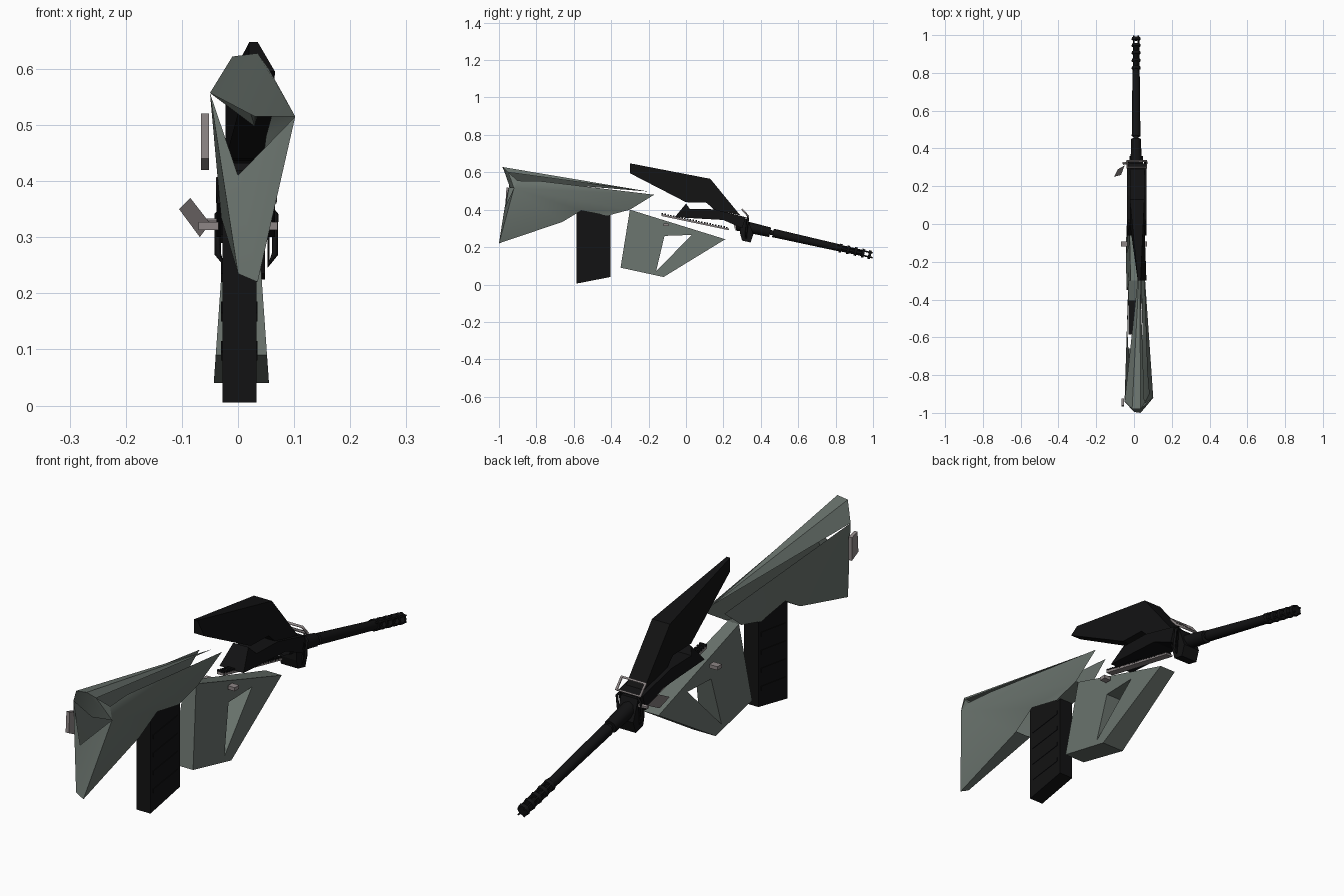
import bpy, bmesh, math
from mathutils import Vector

if "Cube" in bpy.data.objects:
    bpy.data.objects.remove(bpy.data.objects["Cube"])


def material(name, r, g, b):
    m = bpy.data.materials.new(name)
    m.diffuse_color = (r, g, b, 1)
    m.use_nodes = True
    m.node_tree.nodes["Principled BSDF"].inputs["Base Color"].default_value = m.diffuse_color
    return m


GREEN = material("grey_green", 0.142, 0.17, 0.152)
BLACK = material("near_black", 0.006, 0.006, 0.0065)
METAL = material("worn_metal", 0.27, 0.24, 0.24)


def build(name, verts, faces, mat, smooth=0):
    me = bpy.data.meshes.new(name)
    me.from_pydata(verts, [], faces)
    bm = bmesh.new()
    bm.from_mesh(me)
    bmesh.ops.recalc_face_normals(bm, faces=bm.faces)
    bm.to_mesh(me)
    bm.free()
    me.materials.append(mat)
    ob = bpy.data.objects.new(name, me)
    bpy.context.collection.objects.link(ob)
    if smooth:
        bpy.ops.object.select_all(action='DESELECT')
        ob.select_set(True)
        bpy.context.view_layer.objects.active = ob
        bpy.ops.object.shade_smooth_by_angle(angle=math.radians(smooth))
    return ob


def slab(name, outline, xl, xr, mat):
    """Side outline (y, z) spanned between two x functions of (y, z)."""
    n = len(outline)
    verts = [(xl(y, z), y, z) for y, z in outline] + [(xr(y, z), y, z) for y, z in outline]
    faces = [tuple(range(n)), tuple(range(2 * n - 1, n - 1, -1))]
    faces += [(i, (i + 1) % n, n + (i + 1) % n, n + i) for i in range(n)]
    return build(name, verts, faces, mat)


def box(name, x0, x1, y0, y1, z0, z1, mat):
    return slab(name, [(y0, z0), (y1, z0), (y1, z1), (y0, z1)],
                lambda y, z: x0, lambda y, z: x1, mat)


def tube(name, a, b, r1, r2, mat, sides=8):
    a, b = Vector(a), Vector(b)
    bpy.ops.mesh.primitive_cone_add(vertices=sides, radius1=r1, radius2=r2, depth=(b - a).length,
                                    location=(a + b) / 2,
                                    rotation=(b - a).to_track_quat('Z', 'Y').to_euler())
    ob = bpy.context.object
    ob.name = name
    ob.data.materials.append(mat)
    bpy.ops.object.shade_smooth_by_angle(angle=math.radians(50))
    return ob


def loop(name, pts, r, mat):
    cu = bpy.data.curves.new(name, 'CURVE')
    cu.dimensions = '3D'
    cu.bevel_depth = r
    cu.bevel_resolution = 0
    sp = cu.splines.new('POLY')
    sp.points.add(len(pts) - 1)
    for p, c in zip(sp.points, pts):
        p.co = (*c, 1)
    sp.use_cyclic_u = True
    cu.materials.append(mat)
    ob = bpy.data.objects.new(name, cu)
    bpy.context.collection.objects.link(ob)


# stock: folded shell panels, open at the nose, the butt notch and along the spine
P = {
    'T1': (-0.01, -0.98, 0.622), 'T2': (0.035, -0.98, 0.628),
    'L': (-0.05, -0.94, 0.557), 'R': (0.102, -0.92, 0.515),
    'U': (0.08, -0.90, 0.555), 'C': (0.03, -0.94, 0.515),
    'U2': (0.07, -0.78, 0.553),
    'B1': (0.0, -0.995, 0.235), 'B2': (0.035, -1.0, 0.22), 'V': (0.0, -0.97, 0.41),
    'SR': (0.055, -0.95, 0.60), 'S': (0.03, -0.20, 0.497),
    'N': (0.05, -0.17, 0.48), 'F': (0.04, -0.30, 0.40), 'G': (0.04, -0.42, 0.368),
    'M2': (0.045, -0.56, 0.395), 'M': (0.04, -0.66, 0.335),
    'NL': (-0.025, -0.20, 0.48), 'FL': (-0.03, -0.30, 0.40), 'GL': (-0.03, -0.42, 0.368),
    'ML2': (-0.035, -0.56, 0.395), 'ML': (-0.03, -0.66, 0.335),
}


def panels(name, text):
    names = [f.split() for f in text.split(',')]
    used = sorted({n for f in names for n in f})
    build(name, [P[n] for n in used], [tuple(used.index(n) for n in f) for f in names], GREEN, 40)


panels("stock_right_panel", "U R U2,U2 R N,R F N,R M2 F,M2 G F,R M M2,R B2 M")
panels("stock_left_panel", "L NL FL,L FL ML2,ML2 FL GL,L ML2 ML,L ML B1")
panels("stock_underside", "B1 ML M B2,FL F G GL")
panels("stock_butt", "L V B1,V R B2 B1")
panels("stock_cap", "L T1 T2 C,T2 SR R C,SR U R")
panels("stock_spine", "T1 T2 S,T2 SR S,T1 S L")

# front grip: triangular frame, wider at the bottom
ring = [(-0.30, 0.40), (-0.35, 0.09), (-0.12, 0.04), (0.21, 0.242),
        (-0.115, 0.26), (-0.16, 0.07), (0.03, 0.265)]
spread = [0.024 + 0.028 * (1 - z / 0.4) for y, z in ring]
gv = [(0.006 + s * w, y, z) for s in (-1, 1) for (y, z), w in zip(ring, spread)]
side = [(0, 1, 5, 4), (1, 2, 5), (2, 3, 6, 5), (3, 0, 4, 6)]
gf = side + [tuple(i + 7 for i in reversed(f)) for f in side]
for path in ((0, 1, 2, 3), (4, 5, 6)):
    for i, a in enumerate(path):
        b = path[(i + 1) % len(path)]
        gf.append((a, b, b + 7, a + 7))
build("front_grip", gv, gf, GREEN, 40)

# magazine with shallow side ribs
slab("magazine", [(-0.585, 0.42), (-0.585, 0.005), (-0.405, 0.04), (-0.405, 0.385)],
     lambda y, z: -0.028, lambda y, z: 0.033, BLACK)
for z in (0.08, 0.15, 0.22, 0.29):
    slab("magazine_rib", [(-0.57, z), (-0.42, z + 0.02), (-0.42, z + 0.035), (-0.57, z + 0.015)],
         lambda y, z: -0.03, lambda y, z: 0.035, BLACK)

# carry handle with sight, and receiver below it
slab("carry_handle", [(-0.30, 0.648), (0.13, 0.565), (0.29, 0.37), (0.15, 0.40),
                      (0.11, 0.437), (0.0, 0.44), (-0.30, 0.595)],
     lambda y, z: 0.02 if z > 0.58 else -0.022,
     lambda y, z: 0.035 if z > 0.64 else 0.066 if z > 0.58 else 0.055, BLACK)
slab("receiver", [(0.0, 0.432), (-0.06, 0.36), (0.20, 0.345), (0.30, 0.30),
                  (0.32, 0.36), (0.15, 0.402), (0.02, 0.405)],
     lambda y, z: -0.02 if z > 0.42 else -0.038,
     lambda y, z: 0.045 if z > 0.42 else 0.066, BLACK)

# toothed slide under the receiver
slab("slide_rail", [(-0.13, 0.366), (0.23, 0.29), (0.23, 0.298), (-0.13, 0.376)],
     lambda y, z: 0.0, lambda y, z: 0.03, METAL)
for i in range(24):
    y = -0.13 + i * 0.015
    z = 0.374 - i * 0.0032
    box("slide_tooth", 0.0, 0.03, y, y + 0.008, z - 0.004, z + 0.008, BLACK)


# barrel along a falling axis
def axis(y, dx=0.0, dz=0.0):
    return (0.011 + dx, y, 0.313 - 0.225 * (y - 0.3) + dz)


tube("barrel_base", axis(0.27), axis(0.45), 0.031, 0.026, BLACK)
tube("barrel_core", axis(0.44), axis(0.50), 0.013, 0.013, BLACK)
tube("barrel_front", axis(0.465), axis(0.82), 0.023, 0.019, BLACK)
# muzzle: thin core, rings and prongs
tube("muzzle_core", axis(0.80), axis(0.95), 0.010, 0.010, BLACK, 6)
for y in (0.82, 0.86, 0.90, 0.94, 0.975):
    tube("muzzle_ring", axis(y), axis(y + 0.014), 0.024, 0.022, BLACK, 8)
for k in range(4):
    a = math.pi / 4 + k * math.pi / 2
    dx, dz = 0.018 * math.cos(a), 0.018 * math.sin(a)
    tube("muzzle_prong", axis(0.81, dx, dz), axis(0.998, dx, dz), 0.005, 0.004, BLACK, 4)

# gas regulator under the barrel root
slab("gas_block", [(0.29, 0.27), (0.30, 0.235), (0.345, 0.225), (0.36, 0.27), (0.33, 0.35), (0.29, 0.35)],
     lambda y, z: -0.025, lambda y, z: 0.048, BLACK)
for x in (-0.036, 0.066):
    s = 1 if x > 0 else -1
    loop("regulator_ring", [(x - s * 0.012, 0.32, 0.25), (x, 0.32, 0.27),
                            (x, 0.33, 0.34), (x - s * 0.012, 0.33, 0.36)], 0.006, BLACK)
tube("regulator_pin", (-0.06, 0.32, 0.325), (0.02, 0.33, 0.325), 0.008, 0.008, METAL, 6)

# safety button ends
for x0, x1 in ((-0.07, -0.035), (0.04, 0.07)):
    box("safety_button", x0, x1, -0.12, -0.093, 0.313, 0.327, METAL)

# front sling swivel: tilted plate and wire loop across the barrel root
build("front_swivel_plate", [(-0.105, 0.25, 0.35), (-0.085, 0.29, 0.37), (-0.05, 0.31, 0.325),
                             (-0.068, 0.26, 0.30)], [(0, 1, 2, 3)], METAL)
loop("front_swivel_loop", [(-0.036, 0.30, 0.402), (0.066, 0.30, 0.402), (0.066, 0.333, 0.365),
                           (-0.036, 0.333, 0.365)], 0.006, METAL)

# rear sling swivel on the left of the butt
slab("rear_swivel", [(-0.965, 0.44), (-0.96, 0.52), (-0.925, 0.51), (-0.925, 0.42)],
     lambda y, z: -0.066, lambda y, z: -0.052, METAL)
